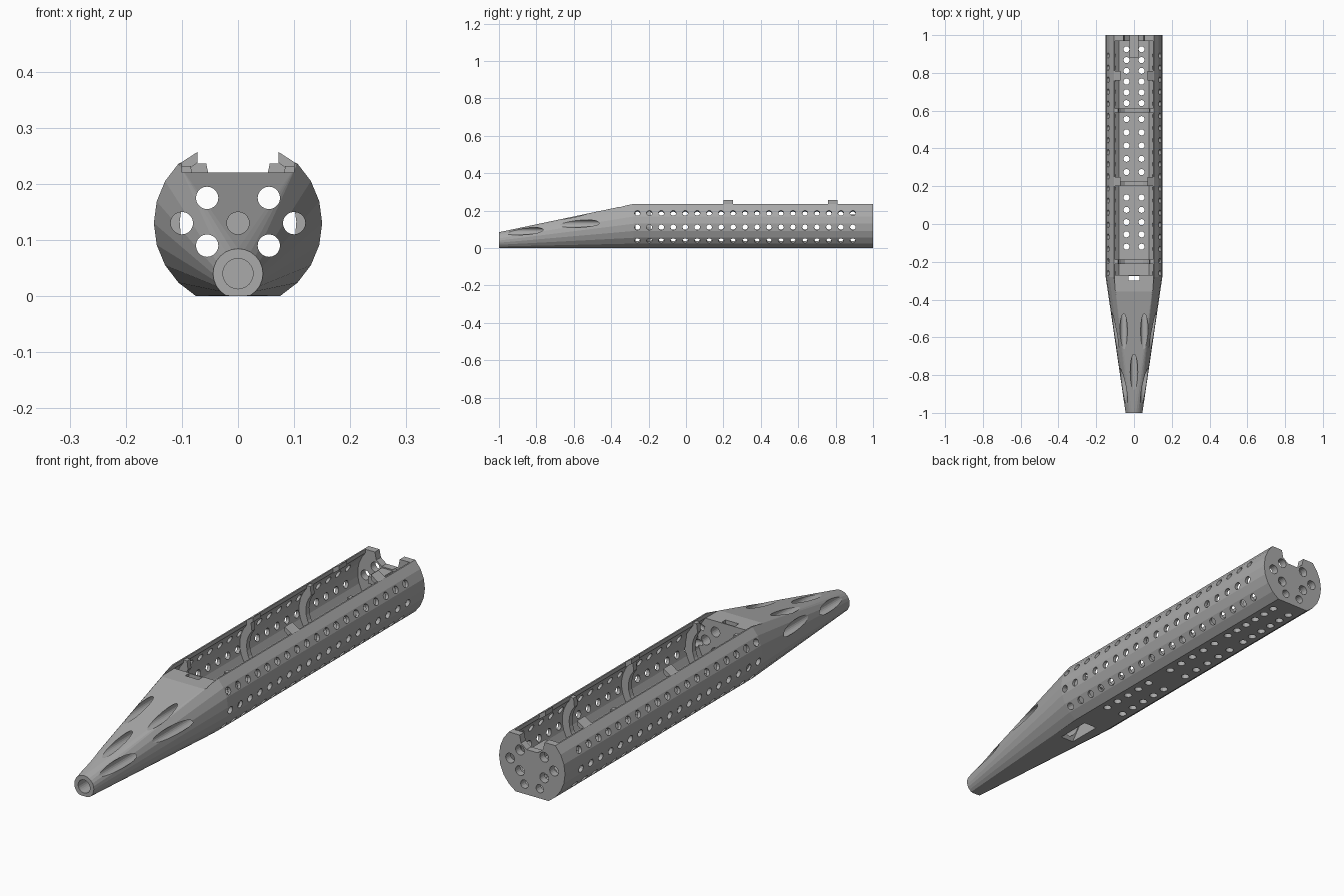
import bpy, bmesh
from math import radians, cos, sin, pi
from mathutils import Matrix, Vector

if "Cube" in bpy.data.objects:
    bpy.data.objects.remove(bpy.data.objects["Cube"])

grey = bpy.data.materials.new("plain_grey")
grey.use_nodes = True
COLOUR = (0.4, 0.4, 0.4, 1)
grey.diffuse_color = COLOUR
grey.node_tree.nodes["Principled BSDF"].inputs["Base Color"].default_value = COLOUR

R, CZ = 0.15, 0.13          # tube radius and axis height


def finish(name, bm):
    bmesh.ops.recalc_face_normals(bm, faces=bm.faces)
    mesh = bpy.data.meshes.new(name)
    bm.to_mesh(mesh)
    bm.free()
    mesh.materials.append(grey)
    obj = bpy.data.objects.new(name, mesh)
    bpy.context.collection.objects.link(obj)
    return obj


def prism(bm, points, axis, a, b):
    """Extrude a closed profile along x (profile yz) or y (profile xz)."""
    def place(p, t):
        return (t, p[0], p[1]) if axis == "x" else (p[0], t, p[1])
    lo = [bm.verts.new(place(p, a)) for p in points]
    hi = [bm.verts.new(place(p, b)) for p in points]
    bm.faces.new(lo)
    bm.faces.new(hi[::-1])
    n = len(points)
    for i in range(n):
        j = (i + 1) % n
        bm.faces.new((lo[i], hi[i], hi[j], lo[j]))


def rod(bm, start, end, r, sides=16):
    start, end = Vector(start), Vector(end)
    d = end - start
    turn = Vector((0, 0, 1)).rotation_difference(d).to_matrix().to_4x4()
    bmesh.ops.create_cone(bm, cap_ends=True, segments=sides, radius1=r, radius2=r,
                          depth=d.length, matrix=Matrix.Translation((start + end) / 2) @ turn)


def box(x0, x1, z0, z1):
    return [(x0, z0), (x1, z0), (x1, z1), (x0, z1)]


def arc(r, a, b, steps):
    angles = [radians(a + (b - a) * i / steps) for i in range(steps + 1)]
    return [(r * cos(t), CZ + r * sin(t)) for t in angles]


def mirrored(half):
    return half + [(-x, z) for x, z in reversed(half)]


def cut(target, bm):
    cutter = finish("cutter", bm)
    cutter.hide_render = True
    mod = target.modifiers.new("cut", "BOOLEAN")
    mod.operation, mod.solver, mod.object = "DIFFERENCE", "EXACT", cutter
    bpy.context.view_layer.objects.active = target
    bpy.ops.object.modifier_apply(modifier=mod.name)
    bpy.data.objects.remove(cutter)


# Outer shell: faceted tube with flat base, tapering to a small round tip
bm = bmesh.new()
section = mirrored(arc(R, -60, 45, 7))
for y in (1, -0.28):
    for x, z in section:
        bm.verts.new((x, y, max(z, 0)))
for i in range(24):
    t = i * pi / 12
    bm.verts.new((0.0445 * cos(t), -1, max(0.04 + 0.0445 * sin(t), 0)))
bmesh.ops.remove_doubles(bm, verts=bm.verts, dist=0.0005)
bmesh.ops.convex_hull(bm, input=bm.verts)
bmesh.ops.dissolve_limit(bm, angle_limit=radians(0.5), verts=bm.verts, edges=bm.edges)
shell = finish("shell", bm)

# Open trough
bm = bmesh.new()
trough = mirrored(arc(0.135, -54, 42, 8) + [(0.1, 0.3)])
prism(bm, trough, "y", -0.27, 0.97)
cut(shell, bm)

# Lowered deck behind the nose
bm = bmesh.new()
prism(bm, box(-0.1, 0.1, 0.22, 0.3), "y", -0.5, -0.26)
cut(shell, bm)

# Notch in the top of the rear wall
bm = bmesh.new()
prism(bm, [(-0.05, 0.205), (-0.025, 0.185), (0.025, 0.185), (0.05, 0.205),
           (0.07, 0.3), (-0.07, 0.3)], "y", 0.95, 1.05)
cut(shell, bm)

# Lengthwise bores, which open as long flutes on the nose
bm = bmesh.new()
for s in (-1, 1):
    for x, z in ((0.055, 0.175), (0.1, 0.13), (0.055, 0.09)):
        rod(bm, (s * x, -1.1, z), (s * x, 1.1, z), 0.02, 20)
    rod(bm, (s * 0.035, 0.93, 0.04), (s * 0.035, 1.1, 0.04), 0.017)
rod(bm, (0, -1.1, 0.13), (0, -0.29, 0.13), 0.02, 20)
rod(bm, (0, -1.1, 0.04), (0, -0.29, 0.04), 0.027, 24)
cut(shell, bm)

# Sloping slot through the base and deck
bm = bmesh.new()
prism(bm, [(-0.43, -0.01), (-0.275, -0.01), (-0.275, 0.3), (-0.3, 0.3), (-0.3, 0.16)],
      "x", -0.03, 0.03)
cut(shell, bm)

# Rows of radial holes in the sides, centred on the facets
bm = bmesh.new()
for i in range(19):
    y = -0.26 + i * 0.064
    for s in (-1, 1):
        for a in (-37.5, -7.5, 22.5):
            dx, dz = s * cos(radians(a)), sin(radians(a))
            rod(bm, (dx * 0.115, y, CZ + dz * 0.115), (dx * 0.17, y, CZ + dz * 0.17), 0.015, 14)
cut(shell, bm)

# Floor holes, in groups between the ribs
bm = bmesh.new()
for first, count, step in ((-0.12, 5, 0.065), (0.275, 5, 0.07), (0.64, 6, 0.057)):
    for i in range(count):
        for x in (-0.04, 0.04):
            y = first + i * step
            rod(bm, (x, y, -0.02), (x, y, 0.04), 0.016, 14)
cut(shell, bm)

# U-shaped ribs standing on the inner wall
outer = arc(0.14, -54, 40, 8)
inner = arc(0.104, -62, 40, 8)
outline = outer + [(0.1, 0.232), (0.084, 0.232)] + inner[::-1]
left_inner = [(-x, z) for x, z in inner]
left_outer = [(-x, z) for x, z in outer]
rib = outline + left_inner + [(-0.084, 0.232), (-0.1, 0.232)] + left_outer[::-1]
for i, y in enumerate((-0.2, 0.215, 0.6)):
    bm = bmesh.new()
    prism(bm, rib, "y", y - 0.011, y + 0.011)
    finish(f"rib_{i + 1}", bm)

# Inward snap hooks on the rims
for y, where in ((0.225, "middle"), (0.785, "rear")):
    for s, side in ((1, "left"), (-1, "right")):
        bm = bmesh.new()
        prism(bm, [(s * x, z) for x, z in ((0.072, 0.238), (0.1, 0.217), (0.107, 0.235),
                                           (0.1, 0.239), (0.072, 0.257))],
              "y", y - 0.025, y + 0.025)
        finish(f"{where}_{side}_hook", bm)

# Small bracket inside the rear wall
bm = bmesh.new()
prism(bm, box(-0.025, 0.025, 0.15, 0.18), "y", 0.88, 0.985)
finish("rear_bracket", bm)
